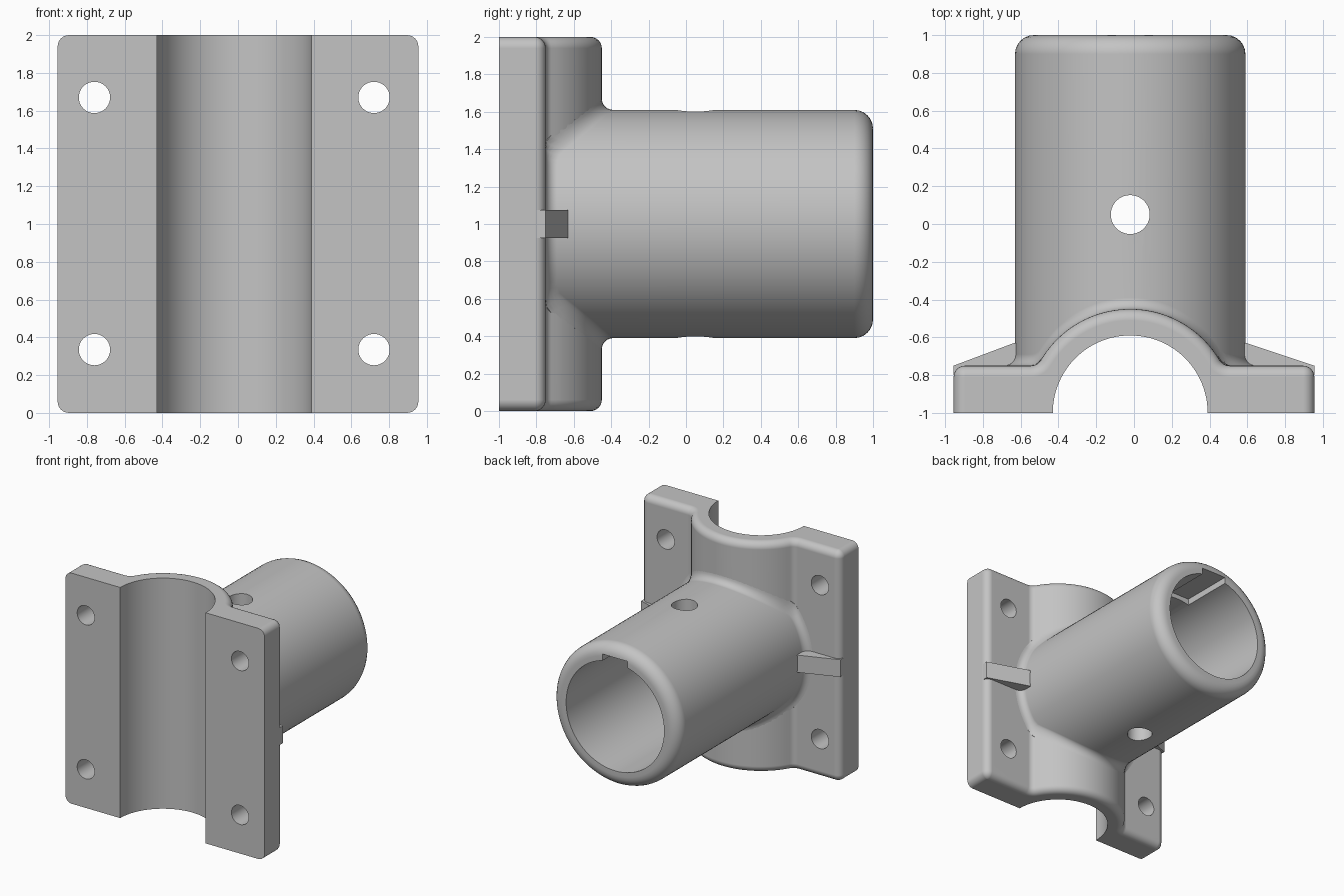
import bpy, bmesh, math
from mathutils import Matrix, Vector

cube = bpy.data.objects.get("Cube")
if cube:
    bpy.data.objects.remove(cube)

CX = -0.02            # axis shared by saddle and tube
HALF_W = 0.955        # half width of the clamp plate
PLATE_Y, ARCH_R, INNER_R = -0.75, 0.55, 0.41
TUBE_R, BORE_R, RIM = 0.61, 0.47, 0.1
F = 0.06              # fillet radius

grey = bpy.data.materials.new("light_grey")
grey.use_nodes = True
grey.diffuse_color = (0.55, 0.55, 0.55, 1)
grey.node_tree.nodes["Principled BSDF"].inputs["Base Color"].default_value = grey.diffuse_color


def finish(bm, name):
    bmesh.ops.remove_doubles(bm, verts=bm.verts, dist=1e-4)
    bmesh.ops.recalc_face_normals(bm, faces=bm.faces)
    mesh = bpy.data.meshes.new(name)
    bm.to_mesh(mesh)
    bm.free()
    ob = bpy.data.objects.new(name, mesh)
    bpy.context.collection.objects.link(ob)
    mesh.materials.append(grey)
    return ob


def loft(name, rings):
    """Skin closed rings of equal length and cap both ends."""
    bm = bmesh.new()
    loops = [[bm.verts.new(p) for p in ring] for ring in rings]
    n = len(loops[0])
    for a, b in zip(loops, loops[1:]):
        for i in range(n):
            j = (i + 1) % n
            bm.faces.new((a[i], a[j], b[j], b[i]))
    bm.faces.new(loops[0])
    bm.faces.new(loops[-1])
    return finish(bm, name)


def cylinder(name, loc, radius, depth, axis):
    bm = bmesh.new()
    rot = Matrix.Rotation(math.pi / 2, 4, "X") if axis == "Y" else Matrix()
    bmesh.ops.create_cone(bm, cap_ends=True, segments=40, radius1=radius, radius2=radius,
                          depth=depth, matrix=Matrix.Translation(loc) @ rot)
    return finish(bm, name)


def cut(ob, cutter):
    mod = ob.modifiers.new("cut", "BOOLEAN")
    mod.operation, mod.solver, mod.object = "DIFFERENCE", "EXACT", cutter
    activate(ob)
    bpy.ops.object.modifier_apply(modifier=mod.name)
    bpy.data.objects.remove(cutter)


def activate(ob):
    bpy.ops.object.select_all(action="DESELECT")
    ob.select_set(True)
    bpy.context.view_layer.objects.active = ob


def smooth(ob):
    activate(ob)
    bpy.ops.object.shade_smooth_by_angle(angle=math.radians(32))
    ob.modifiers.new("even_shading", "WEIGHTED_NORMAL").keep_sharp = True


def arc(cx, cy, r, a0, a1, n):
    steps = [a0 + (a1 - a0) * i / n for i in range(n + 1)]
    return [(cx + r * math.cos(a), cy + r * math.sin(a)) for a in steps]


# Concave fillet between arch and plate
FY = PLATE_Y + F
FX = math.sqrt((ARCH_R + F) ** 2 - (FY + 1) ** 2)
FA = math.atan2(FY + 1, FX)


def back_height(u):
    """Back surface of the saddle at distance u from the axis."""
    if u < ARCH_R * math.cos(FA):
        return math.sqrt(ARCH_R ** 2 - u * u) - 1
    if u < FX:
        return FY - math.sqrt(F * F - (u - FX) ** 2)
    return PLATE_Y


def half_outline(width, d):
    """Outline from the arch crown to the plate foot, inset by d."""
    pts = arc(0, -1, ARCH_R - d, math.pi / 2, FA, 20)
    pts += arc(FX, FY, F + d, math.pi + FA, 1.5 * math.pi, 6)
    pts += arc(width - F, PLATE_Y - F, F - d, math.pi / 2, 0, 6)
    return pts + [(width - d, -1)]


def saddle_ring(d, z):
    right = half_outline(HALF_W - CX, d)
    left = half_outline(HALF_W + CX, d)
    inner = arc(0, -1, INNER_R, math.pi, 0, 48)
    pts = right[::-1] + [(-x, y) for x, y in left[1:]] + inner
    return [(CX + x, y, z) for x, y in pts]


# Saddle: clamp plate with half-round arch
quarter = [math.pi / 2 * i / 6 for i in range(7)]
steps = [(F * (1 - math.sin(t)), F * (1 - math.cos(t))) for t in quarter]
saddle = loft("clamp_saddle", [saddle_ring(d, z) for d, z in steps]
              + [saddle_ring(d, 2 - z) for d, z in reversed(steps)])
for x in (-0.74, 0.74):
    for z in (0.335, 1.67):
        cut(saddle, cylinder("bolt_hole", (CX + x, -0.85, z), 0.083, 0.6, "Y"))
smooth(saddle)


# Tube: flared foot, rounded rim and blind bore
def tube_ring(r, height):
    ring = []
    for i in range(96):
        a = 2 * math.pi * i / 96
        x = r * math.cos(a)
        y = height(abs(x)) if callable(height) else height
        ring.append((CX + x, y, 1 + r * math.sin(a)))
    return ring


def above(offset):
    return lambda u: back_height(u) + offset


rings = [tube_ring(r, above(-0.03)) for r in (0.05, 0.3, 0.5, TUBE_R + F)]
rings += [tube_ring(TUBE_R + F * (1 - math.sin(t)), above(F * (1 - math.cos(t)))) for t in quarter]
rings += [tube_ring(TUBE_R - RIM * (1 - math.cos(t)), 1 - RIM * (1 - math.sin(t))) for t in quarter]
rings += [tube_ring(BORE_R, 1), tube_ring(BORE_R, -0.44)]
tube = loft("tube", rings)
cut(tube, cylinder("pin_hole", (CX, 0.05, 1), 0.103, 3, "Z"))

# Key slot at the top of the bore mouth
bm = bmesh.new()
bmesh.ops.create_cube(bm, size=1, matrix=Matrix.Translation((CX, 0.83, 1.41))
                      @ Matrix.Diagonal((0.24, 0.6, 0.2, 1)))
cut(tube, finish(bm, "key_slot"))
smooth(tube)

# Side ribs between plate and tube
for side, name in ((1, "left_rib"), (-1, "right_rib")):
    root = CX + side * (TUBE_R + 0.005)
    tip = side * HALF_W
    outline = [(tip, -0.8), (tip, PLATE_Y), (root, -0.63), (root - side * 0.06, -0.63),
               (root - side * 0.06, -0.8)]
    loft(name, [[(x, y, z) for x, y in outline] for z in (0.925, 1.075)])
